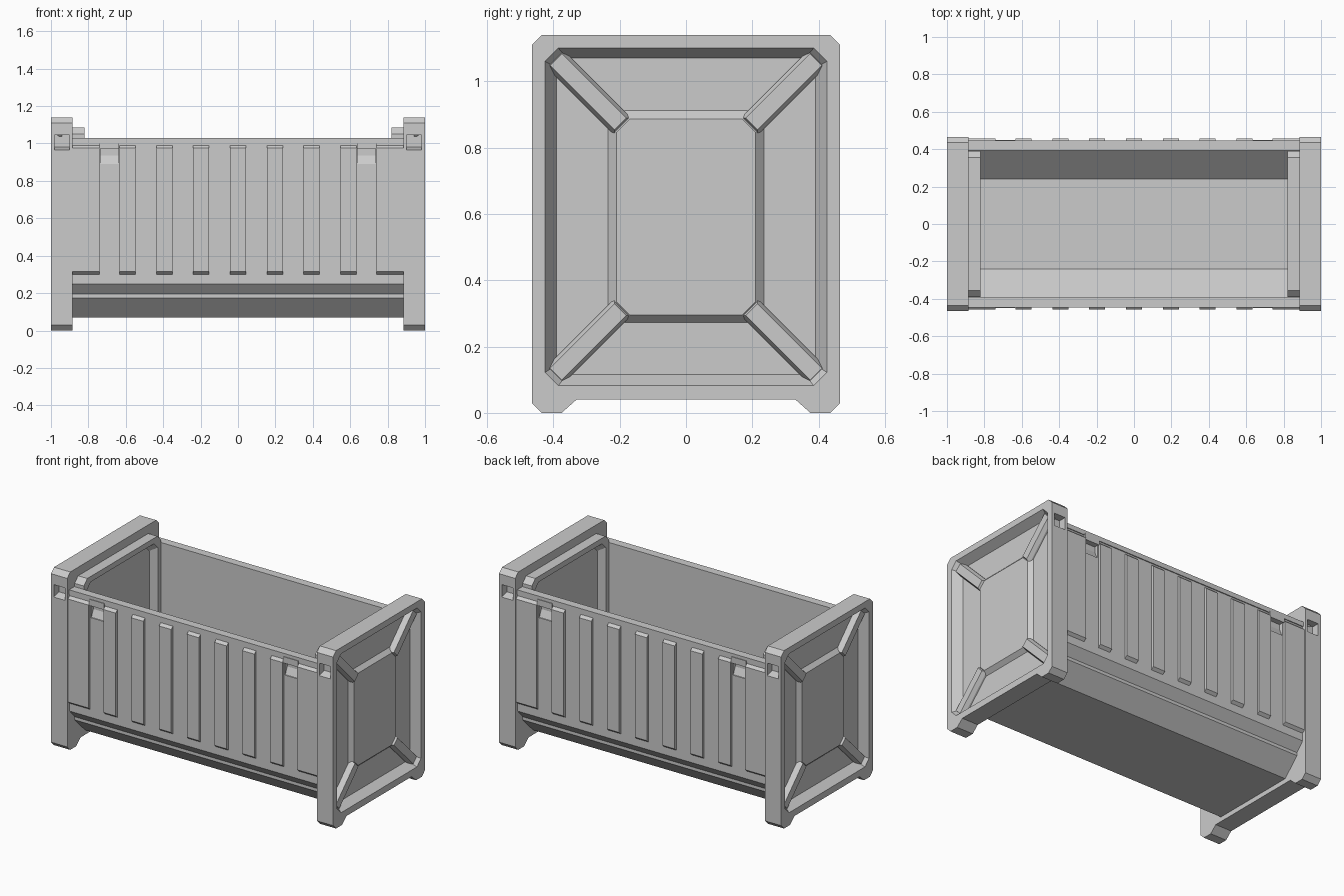
import bpy, bmesh
from mathutils import Vector

cube = bpy.data.objects.get("Cube")
if cube:
    bpy.data.objects.remove(cube, do_unlink=True)

GREY = (0.6, 0.6, 0.6, 1)
steel = bpy.data.materials.new("grey steel")
steel.use_nodes = True
steel.diffuse_color = GREY
steel.node_tree.nodes["Principled BSDF"].inputs["Base Color"].default_value = GREY


def loft(name, sections):
    """Closed solid through outlines that share one point count."""
    bm = bmesh.new()
    rings = [[bm.verts.new(p) for p in s] for s in sections]
    for a, b in zip(rings, rings[1:]):
        for i in range(len(a)):
            j = (i + 1) % len(a)
            bm.faces.new((a[i], a[j], b[j], b[i]))
    bm.faces.new(rings[0])
    bm.faces.new(rings[-1])
    bmesh.ops.recalc_face_normals(bm, faces=bm.faces)
    mesh = bpy.data.meshes.new(name)
    bm.to_mesh(mesh)
    bm.free()
    mesh.materials.append(steel)
    obj = bpy.data.objects.new(name, mesh)
    bpy.context.collection.objects.link(obj)
    return obj


def at_x(x, yz):
    return [(x, y, z) for y, z in yz]


def block(name, x0, x1, profile):
    return loft(name, [at_x(x0, profile), at_x(x1, profile)])


def symmetric(half):
    """Full outline from its +y half."""
    return half + [(-y, z) for y, z in reversed(half)]


def panel(hy, z0, z1, c):
    """Rectangle with cut corners."""
    return symmetric([(hy - c, z0), (hy, z0 + c), (hy, z1 - c), (hy - c, z1)])


def apply(obj, kind, **settings):
    mod = obj.modifiers.new(kind, kind)
    for key, value in settings.items():
        setattr(mod, key, value)
    bpy.context.view_layer.objects.active = obj
    bpy.ops.object.modifier_apply(modifier=mod.name)


def mirror(obj, x=True, y=True):
    apply(obj, 'MIRROR', use_axis=(x, y, False), use_mirror_merge=False)
    return obj


def cut(obj, cutter):
    apply(obj, 'BOOLEAN', object=cutter, operation='DIFFERENCE', solver='EXACT')
    bpy.data.objects.remove(cutter, do_unlink=True)


# Hopper: thick walls, sloped lower sides and a flat floor
hopper = block("hopper", -0.89, 0.89, symmetric([
    (0.285, 0.07), (0.39, 0.175), (0.39, 0.195), (0.44, 0.25),
    (0.44, 1.01), (0.395, 1.01), (0.395, 0.25), (0.24, 0.10)]))
cut(hopper, mirror(block("latch_cutter", 0.64, 0.735, [
    (0.46, 0.885), (0.435, 0.89), (0.415, 0.935), (0.415, 0.97), (0.46, 0.97)])))

# Top rims and the lips above the latch pockets
mirror(block("top_rim", -0.89, 0.89, [
    (0.393, 1.0), (0.446, 1.0), (0.446, 1.03), (0.393, 1.03)]), x=False)
mirror(block("latch_lip", 0.635, 0.74, [
    (0.43, 0.97), (0.45, 0.97), (0.45, 1.01), (0.43, 1.01)]))

# Raised vertical ribs on both long sides
RIB = [(0.43, 0.30), (0.44, 0.30), (0.457, 0.315),
       (0.457, 0.975), (0.44, 0.99), (0.43, 0.99)]
for i in range(-3, 4):
    mirror(block("side_rib", i * 0.197 - 0.043, i * 0.197 + 0.043, RIB), x=False)
mirror(block("wide_side_rib", 0.74, 0.89, RIB))

# End frames with feet, a recessed outer face and lifting pockets
frame = block("end_frame", 0.885, 1.0, symmetric([
    (0.33, 0.04), (0.375, 0.0), (0.435, 0.0), (0.465, 0.03),
    (0.465, 1.11), (0.435, 1.14)]))
cut(frame, loft("recess_cutter", [
    at_x(0.945, panel(0.39, 0.115, 1.07, 0.03)),
    at_x(1.0, panel(0.425, 0.082, 1.10, 0.04)),
    at_x(1.02, panel(0.425, 0.082, 1.10, 0.04))]))
cut(frame, mirror(block("pocket_cutter", 0.902, 0.98, [
    (0.48, 0.965), (0.465, 0.965), (0.415, 0.98), (0.415, 1.045), (0.48, 1.045)]), x=False))
mirror(frame, y=False)

# Inner end plates with a shallow recess facing the cavity
plate = block("inner_end_plate", 0.82, 0.89, symmetric([
    (0.285, 0.07), (0.39, 0.175), (0.39, 1.05), (0.355, 1.085)]))
cut(plate, loft("plate_cutter", [
    at_x(0.80, panel(0.36, 0.13, 1.05, 0.04)),
    at_x(0.82, panel(0.36, 0.13, 1.05, 0.04)),
    at_x(0.86, panel(0.33, 0.16, 1.02, 0.03))]))
mirror(plate, y=False)

# Raised centre panels on the ends
mirror(loft("end_centre_panel", [
    at_x(0.94, panel(0.235, 0.272, 0.911, 0.05)),
    at_x(0.945, panel(0.235, 0.272, 0.911, 0.05)),
    at_x(0.97, panel(0.21, 0.295, 0.886, 0.04))]), y=False)


# Diagonal braces from the frame corners to the centre panels
def brace(outer, inner):
    a, b = Vector(outer), Vector(inner)
    along = (a - b).normalized()
    side = Vector((-along.y, along.x))

    def strip(half, end):
        return [tuple(p) for p in (
            a + along * end + side * half, a + along * end - side * half,
            b - along * end - side * half, b - along * end + side * half)]
    mirror(loft("corner_brace", [
        at_x(0.94, strip(0.036, 0.01)), at_x(0.955, strip(0.036, 0.01)),
        at_x(0.98, strip(0.025, 0.0))]))


brace((0.392, 1.065), (0.198, 0.871))
brace((0.392, 0.117), (0.198, 0.311))
